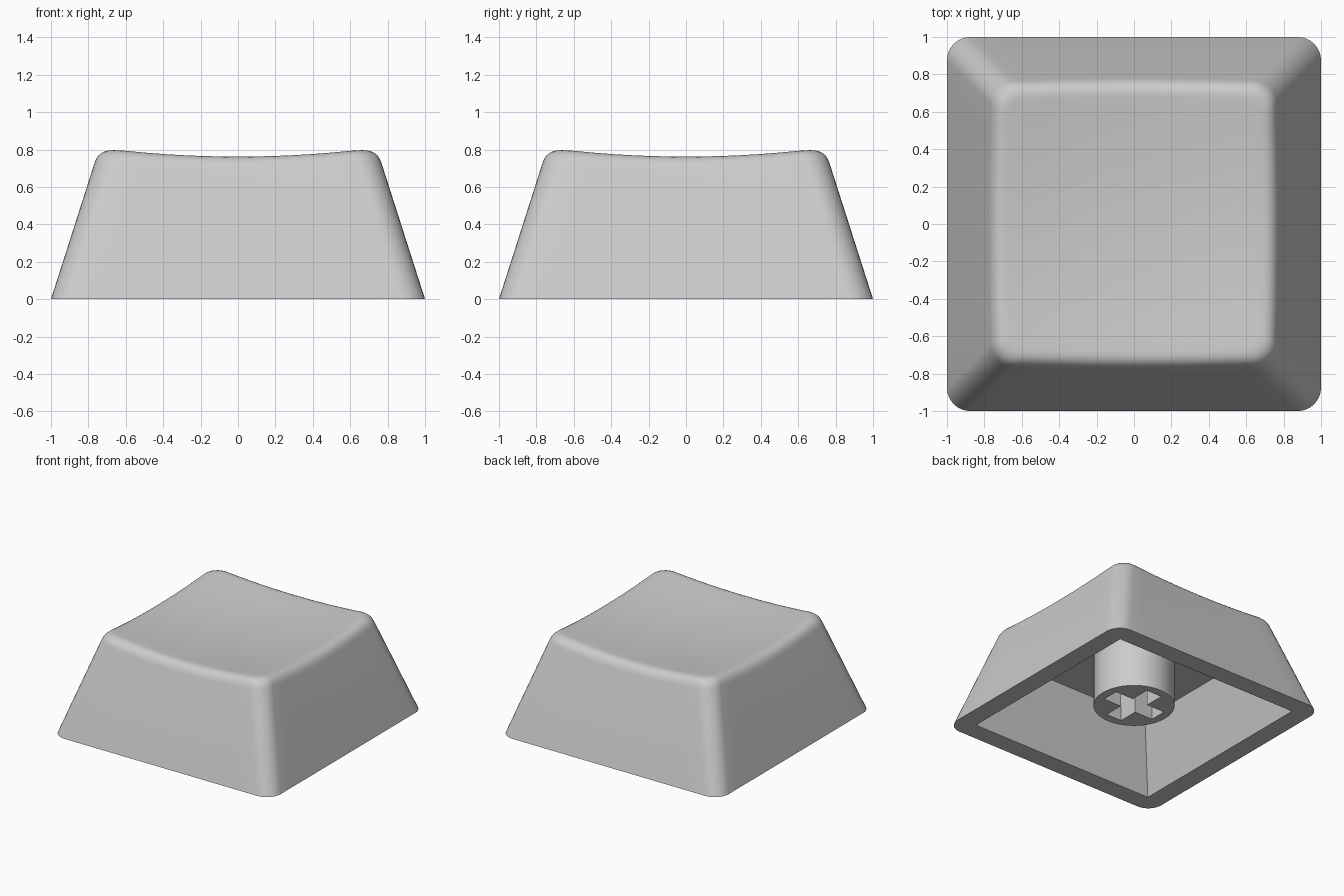
import bpy, bmesh, math
from mathutils import Vector

if "Cube" in bpy.data.objects:
    bpy.data.objects.remove(bpy.data.objects["Cube"])

TAPER, FILLET, CORNER = 0.32, 0.075, 0.125
RIM, CEILING = 0.845, 0.54

grey = bpy.data.materials.new("light grey plastic")
grey.diffuse_color = (0.6, 0.6, 0.6, 1)
grey.use_nodes = True
grey.node_tree.nodes["Principled BSDF"].inputs["Base Color"].default_value = grey.diffuse_color


def rounded_square(s, r, arc=8, side=12):
    """Counter-clockwise outline with half width s and corner radius r."""
    pts = []
    for q in range(4):
        turn = q * math.pi / 2
        c, d = math.cos(turn), math.sin(turn)
        local = [(s, -(s - r) + 2 * (s - r) * i / side) for i in range(side)]
        for i in range(arc):
            a = math.pi / 2 * i / arc
            local.append((s - r + r * math.cos(a), s - r + r * math.sin(a)))
        pts += [Vector((x * c - y * d, x * d + y * c, 0)) for x, y in local]
    return pts


def dish(p):
    return 0.72 + 0.09 * (p.x ** 2 + p.y ** 2)


def at_height(p, z):
    return Vector((p.x, p.y, z))


def add_ring(bm, pts):
    return [bm.verts.new(p) for p in pts]


def bridge(bm, a, b):
    n = len(a)
    for i in range(n):
        j = (i + 1) % n
        bm.faces.new((a[i], a[j], b[j], b[i]))


def finish(bm, name):
    bmesh.ops.remove_doubles(bm, verts=bm.verts[:], dist=1e-4)
    bmesh.ops.recalc_face_normals(bm, faces=bm.faces[:])
    mesh = bpy.data.meshes.new(name)
    bm.to_mesh(mesh)
    bm.free()
    mesh.materials.append(grey)
    ob = bpy.data.objects.new(name, mesh)
    bpy.context.collection.objects.link(ob)
    bpy.ops.object.select_all(action='DESELECT')
    ob.select_set(True)
    bpy.context.view_layer.objects.active = ob
    bpy.ops.object.shade_smooth_by_angle(angle=math.radians(30))
    return ob


# Cap shell: tapered walls, rounded upper edge, dished top, hollow underside
def wall(i, z):
    return at_height(rounded_square(1 - TAPER * z, CORNER)[i], z)


base = rounded_square(1, CORNER)
count = len(base)
low, edge, inner = [], [], []
for i in range(count):
    z = 0.76
    for _ in range(6):
        z = dish(wall(i, z))
    low.append(wall(i, z - FILLET))
    edge.append(wall(i, z))
    p = rounded_square(1 - TAPER * z - FILLET, CORNER - FILLET * 0.5)[i]
    inner.append(at_height(p, dish(p)))

bm = bmesh.new()
cavity_rim = rounded_square(RIM, 0)
cavity_top = [at_height(p, CEILING)
              for p in rounded_square(RIM - TAPER * CEILING, 0)]
rings = [cavity_top, cavity_rim, base]
for k in range(7):
    t = k / 6
    rings.append([a * (1 - t) ** 2 + e * 2 * t * (1 - t) + b * t * t
                  for a, e, b in zip(low, edge, inner)])
for f in (0.85, 0.7, 0.55, 0.4, 0.25, 0.1):
    rings.append([at_height(p * f, dish(p * f)) for p in inner])
loops = [add_ring(bm, r) for r in rings]
for a, b in zip(loops, loops[1:]):
    bridge(bm, a, b)
bm.faces.new(loops[-1])
bm.faces.new(loops[0][::-1])
finish(bm, "cap_shell")

# Stem: hollow post with a cross-shaped socket
bm = bmesh.new()
RADIUS, BOTTOM, ARM, SLOT = 0.305, 0.11, 0.235, 0.07
circle = [Vector((RADIUS * math.cos(a), RADIUS * math.sin(a), 0))
          for a in (2 * math.pi * i / 48 for i in range(48))]
cross = []
for q in range(4):
    c, d = round(math.cos(q * math.pi / 2)), round(math.sin(q * math.pi / 2))
    for x, y in ((ARM, -SLOT), (ARM, SLOT), (SLOT, SLOT)):
        cross.append(Vector((x * c - y * d, x * d + y * c, 0)))
rim_edges = []
for outline in (circle, cross):
    lower = add_ring(bm, [at_height(p, BOTTOM) for p in outline])
    upper = add_ring(bm, [at_height(p, CEILING) for p in outline])
    bridge(bm, lower, upper)
    rim_edges += [bm.edges.get((lower[i - 1], lower[i])) for i in range(len(lower))]
bmesh.ops.triangle_fill(bm, edges=rim_edges, use_beauty=True, normal=(0, 0, -1))
finish(bm, "stem_socket")
